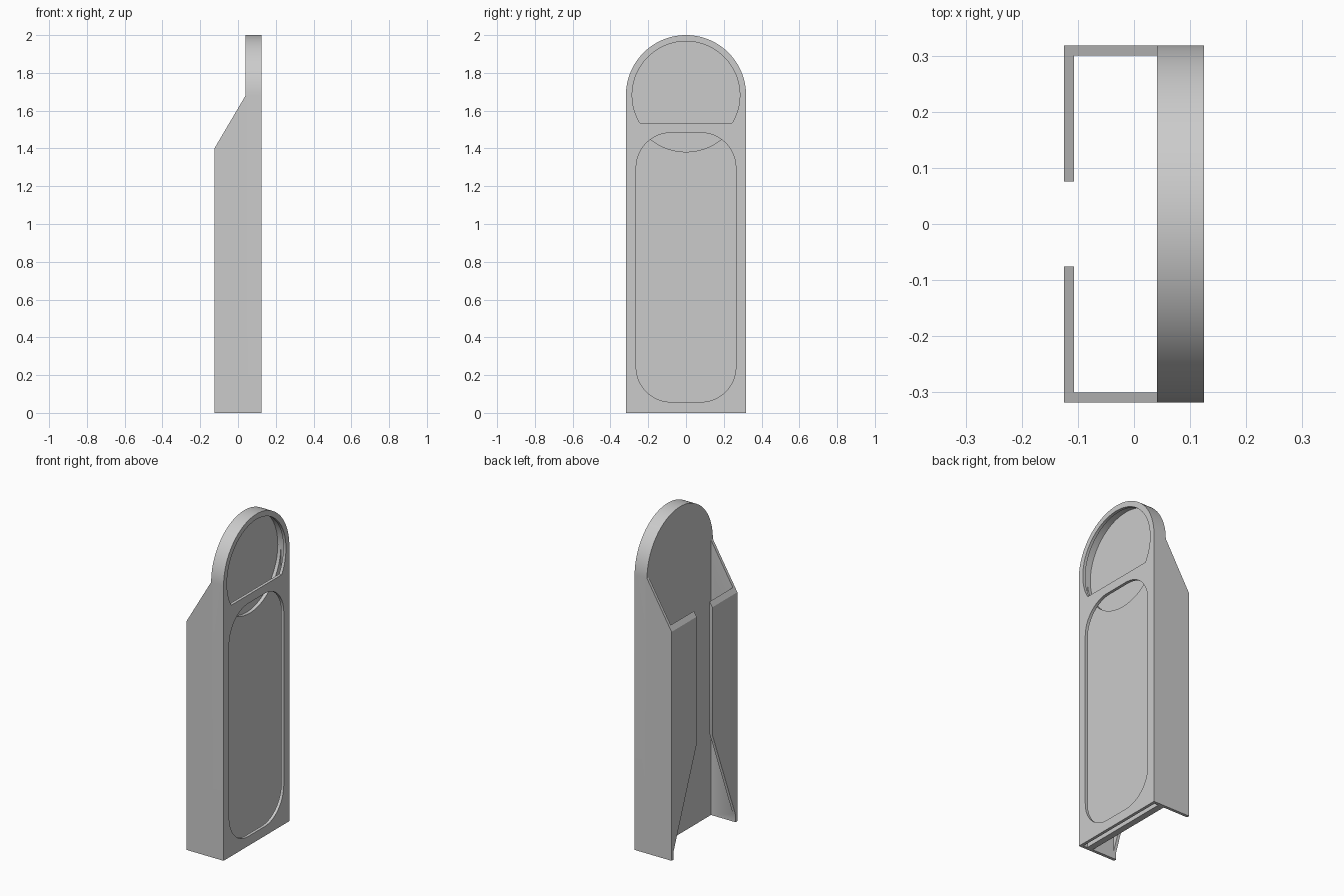
import bpy, bmesh, math

if "Cube" in bpy.data.objects:
    bpy.data.objects.remove(bpy.data.objects["Cube"])

ARC_Z = 1.682          # centre of the rounded head
X_BACK, X_SLAB, X_FRONT = -0.125, 0.041, 0.125
WALL = 0.018

grey = bpy.data.materials.new("light_grey")
grey.diffuse_color = (0.6, 0.6, 0.6, 1)
grey.use_nodes = True
grey.node_tree.nodes["Principled BSDF"].inputs["Base Color"].default_value = grey.diffuse_color


def prism(name, pts, lo, hi, axis="x"):
    """Extrude a (y, z) outline along x, or an (x, z) outline along y."""
    bm = bmesh.new()
    place = (lambda p, d: (d, p[0], p[1])) if axis == "x" else (lambda p, d: (p[0], d, p[1]))
    a = [bm.verts.new(place(p, lo)) for p in pts]
    b = [bm.verts.new(place(p, hi)) for p in pts]
    bm.faces.new(a)
    bm.faces.new(b[::-1])
    n = len(pts)
    for i in range(n):
        bm.faces.new((a[i], b[i], b[(i + 1) % n], a[(i + 1) % n]))
    bmesh.ops.recalc_face_normals(bm, faces=bm.faces)
    me = bpy.data.meshes.new(name)
    bm.to_mesh(me)
    bm.free()
    me.materials.append(grey)
    ob = bpy.data.objects.new(name, me)
    bpy.context.collection.objects.link(ob)
    return ob


def arc(cy, cz, r, a0, a1, n):
    return [(cy + r * math.cos(a0 + (a1 - a0) * i / n),
             cz + r * math.sin(a0 + (a1 - a0) * i / n)) for i in range(n + 1)]


def combine(body, other, operation):
    mod = body.modifiers.new("bool", "BOOLEAN")
    mod.operation = operation
    mod.solver = "EXACT"
    mod.object = other
    bpy.context.view_layer.objects.active = body
    bpy.ops.object.modifier_apply(modifier=mod.name)
    bpy.data.objects.remove(other)


# Front slab with a rounded head
R = 0.318
body = prism("holder_body", [(-R, 0), (R, 0)] + arc(0, ARC_Z, R, 0, math.pi, 64), X_SLAB, X_FRONT)

# Side walls and tapered rear flanges
slope = (ARC_Z - 1.4) / (X_SLAB - X_BACK)
for s in (1, -1):
    y0, y1 = sorted((s * (R - WALL), s * R))
    wall = prism("side_wall", [(X_BACK, 0), (0.05, 0), (0.05, ARC_Z), (X_SLAB, ARC_Z), (X_BACK, 1.4)],
                 y0, y1, "y")
    flange = prism("rear_flange", [(s * R, 0), (s * R, 1.4), (s * 0.076, 1.4), (s * 0.076, 0.62)],
                   X_BACK, X_BACK + WALL)
    for v in flange.data.vertices:          # bevel the top along the wall slope
        if v.co.z > 1.3:
            v.co.z = 1.4 + slope * (v.co.x - X_BACK)
    combine(wall, flange, "UNION")
    combine(body, wall, "UNION")

# Insert slot open at the bottom, and the deeper round pocket above it
LIP = X_FRONT - WALL
RI = R - WALL
slot = prism("slot_cutter", [(-RI, -0.1), (RI, -0.1), (RI, ARC_Z), (-RI, ARC_Z)], 0.08, LIP)
combine(body, slot, "DIFFERENCE")
pocket = prism("pocket_cutter", arc(0, ARC_Z, RI, 0, 2 * math.pi, 96)[:-1], X_SLAB + WALL, LIP)
combine(body, pocket, "DIFFERENCE")

# Head window: circle with a flat sill
a = math.asin((1.535 - ARC_Z) / 0.285)
window = prism("head_window_cutter", arc(0, ARC_Z, 0.285, a, math.pi - a, 72), 0.1, 0.2)
combine(body, window, "DIFFERENCE")

# Lower window: rounded rectangle
r, hy, z0, z1 = 0.185, 0.264, 0.058, 1.483
q = math.pi / 2
outline = []
for k, (cy, cz) in enumerate([(hy - r, z1 - r), (r - hy, z1 - r), (r - hy, z0 + r), (hy - r, z0 + r)]):
    outline += arc(cy, cz, r, k * q, (k + 1) * q, 16)
combine(body, prism("lower_window_cutter", outline, 0.1, 0.2), "DIFFERENCE")

# Smooth curves, sharp edges
bpy.ops.object.select_all(action="DESELECT")
body.select_set(True)
bpy.context.view_layer.objects.active = body
bpy.ops.object.shade_smooth_by_angle(angle=math.radians(30))
